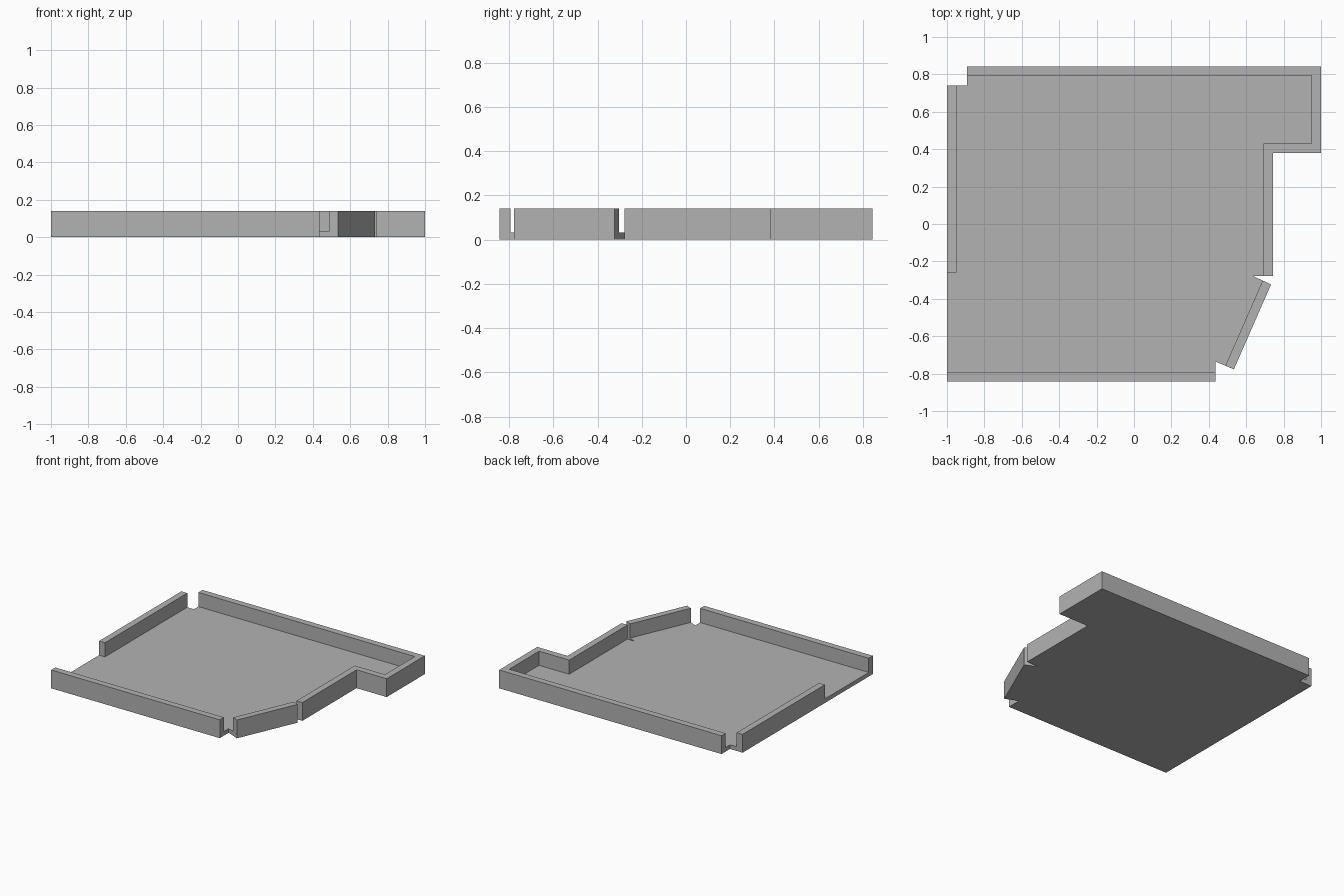
import bpy
import bmesh

cube = bpy.data.objects.get("Cube")
if cube:
    bpy.data.objects.remove(cube, do_unlink=True)

FLOOR, TOP, T = 0.032, 0.141, 0.05   # floor height, wall height, wall thickness
Y = 0.843                            # half depth

grey = bpy.data.materials.new("plain_grey")
grey.use_nodes = True
colour = (0.45, 0.45, 0.45, 1)
grey.diffuse_color = colour
grey.node_tree.nodes["Principled BSDF"].inputs["Base Color"].default_value = colour


def prism(name, outline, z0, z1):
    """Extrude a counter-clockwise plan outline from z0 to z1."""
    bm = bmesh.new()
    base = bm.faces.new([bm.verts.new((x, y, z0)) for x, y in outline])
    up = bmesh.ops.extrude_face_region(bm, geom=[base], use_keep_orig=True)
    for v in up["geom"]:
        if isinstance(v, bmesh.types.BMVert):
            v.co.z = z1
    bmesh.ops.recalc_face_normals(bm, faces=bm.faces)
    mesh = bpy.data.meshes.new(name)
    bm.to_mesh(mesh)
    bm.free()
    mesh.materials.append(grey)
    obj = bpy.data.objects.new(name, mesh)
    bpy.context.collection.objects.link(obj)
    return obj


def wall(name, outline):
    return prism(name, outline, FLOOR, TOP)


def box(x0, x1, y0, y1):
    return [(x0, y0), (x1, y0), (x1, y1), (x0, y1)]


# Slanted wall plan: outer edge, then inner edge
slant = [(0.534, -0.777), (0.733, -0.323), (0.688, -0.302), (0.489, -0.757)]

# Floor slab with notched corners
prism("floor", [
    (-1, -Y), (0.435, -Y), (0.435, -0.735), slant[0], slant[1],
    (0.637, -0.279), (0.743, -0.279), (0.743, 0.38), (1, 0.38), (1, Y),
    (-0.893, Y), (-0.893, 0.74), (-1, 0.74)], 0, FLOOR)

# Straight walls
wall("front_wall", box(-1, 0.435, -Y, -Y + T))
wall("right_wall", box(-1, -1 + T, -0.26, 0.74))
wall("slanted_wall", slant)

# Continuous wall around the back and the alcove on the left
wall("back_and_alcove_wall", [
    (0.743, -0.279), (0.743, 0.38), (1, 0.38), (1, Y), (-0.893, Y),
    (-0.893, Y - T), (1 - T, Y - T), (1 - T, 0.38 + T),
    (0.743 - T, 0.38 + T), (0.743 - T, -0.279)])
